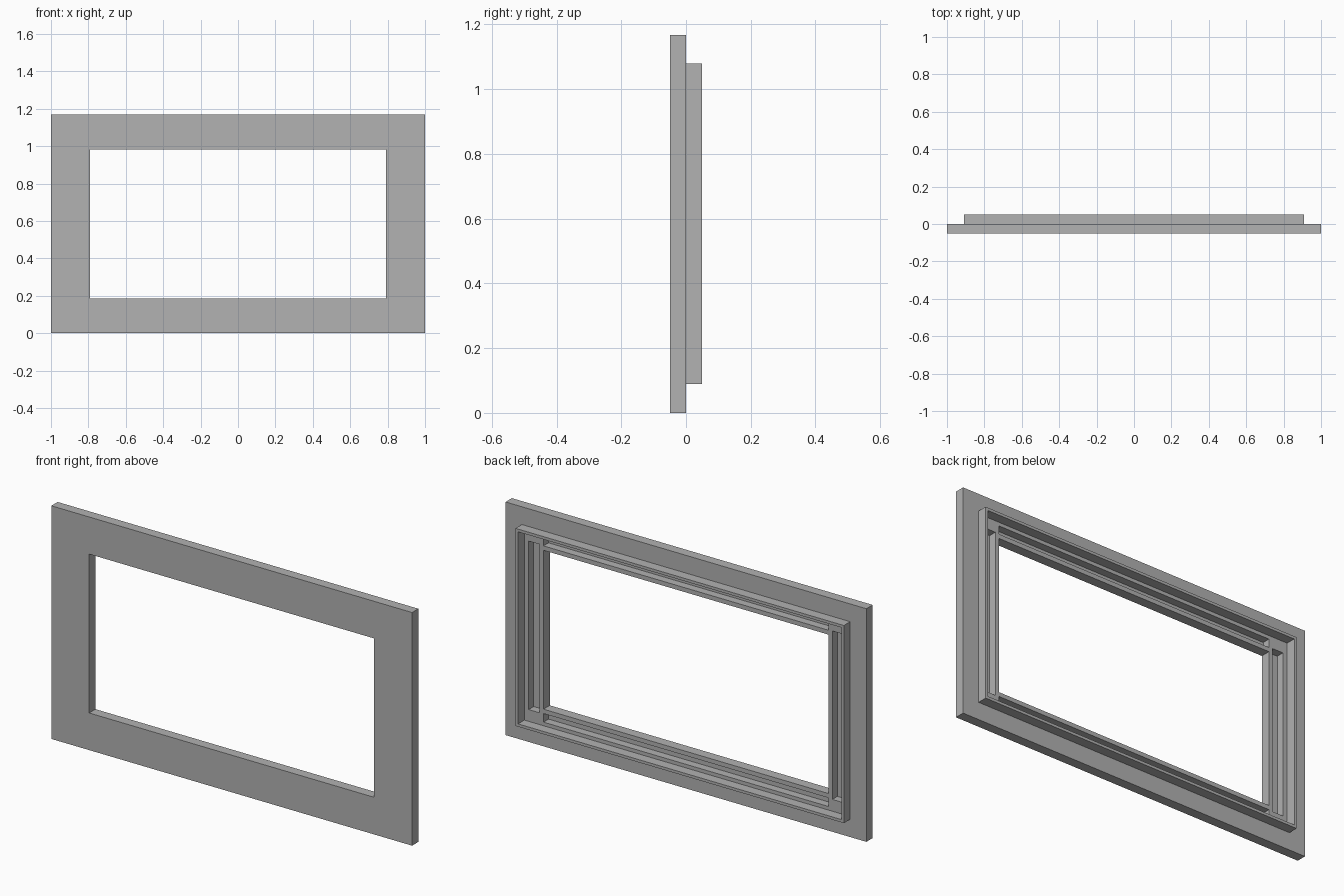
import bpy
import bmesh

cube = bpy.data.objects.get("Cube")
if cube:
    bpy.data.objects.remove(cube, do_unlink=True)

grey = bpy.data.materials.new("mid grey")
grey.use_nodes = True
colour = (0.445, 0.445, 0.445, 1)
grey.diffuse_color = colour
grey.node_tree.nodes["Principled BSDF"].inputs["Base Color"].default_value = colour

MID = 0.584       # height of the frame centre
HALF_W, HALF_H, DEPTH = 1.0, MID, 0.05
OPEN_W, OPEN_H = 0.79, 0.398


def make_object(name, bm):
    bmesh.ops.recalc_face_normals(bm, faces=bm.faces[:])
    mesh = bpy.data.meshes.new(name)
    bm.to_mesh(mesh)
    bm.free()
    mesh.materials.append(grey)
    obj = bpy.data.objects.new(name, mesh)
    bpy.context.collection.objects.link(obj)
    return obj


def frame(name, outer, inner, y0, y1):
    """Rectangular ring from half sizes, between two depths."""
    bm = bmesh.new()
    loops = []
    for (w, h), y in ((outer, y0), (outer, y1), (inner, y1), (inner, y0)):
        loops.append([bm.verts.new((sx * w, y, MID + sz * h))
                      for sx, sz in ((-1, -1), (1, -1), (1, 1), (-1, 1))])
    for i in range(4):
        a, b = loops[i], loops[(i + 1) % 4]
        for j in range(4):
            k = (j + 1) % 4
            bm.faces.new((a[j], a[k], b[k], b[j]))
    return make_object(name, bm)


def box(name, x0, x1, z0, z1, y0, y1):
    bm = bmesh.new()
    bmesh.ops.create_cube(bm, size=1)
    for v in bm.verts:
        v.co = (x1 if v.co.x > 0 else x0,
                y1 if v.co.y > 0 else y0,
                MID + (z1 if v.co.z > 0 else z0))
    return make_object(name, bm)


# Front bezel and the thin raised rim behind it
bezel = frame("bezel", (HALF_W, HALF_H), (OPEN_W, OPEN_H), -DEPTH, 0)
frame("back_rim", (0.91, 0.495), (0.896, 0.481), 0, DEPTH)

# Four grooves sunk into the back of the bezel
floor, top = -0.04, 0.02
cutters = []
for side, label in ((-1, "low"), (1, "high")):
    x0, x1 = sorted((side * 0.811, side * 0.872))
    z0, z1 = sorted((side * 0.42, side * 0.463))
    cutters.append(box("side_groove_cutter_" + label, x0, x1, -0.422, 0.422, floor, top))
    cutters.append(box("long_groove_cutter_" + label, -OPEN_W, OPEN_W, z0, z1, floor, top))

for cutter in cutters:
    cutter.hide_render = True
    mod = bezel.modifiers.new("groove", "BOOLEAN")
    mod.operation = "DIFFERENCE"
    mod.solver = "EXACT"
    mod.object = cutter

# Bake the grooves and drop the cutters
graph = bpy.context.evaluated_depsgraph_get()
baked = bpy.data.meshes.new_from_object(bezel.evaluated_get(graph))
bezel.modifiers.clear()
bezel.data = baked
for cutter in cutters:
    bpy.data.objects.remove(cutter, do_unlink=True)
